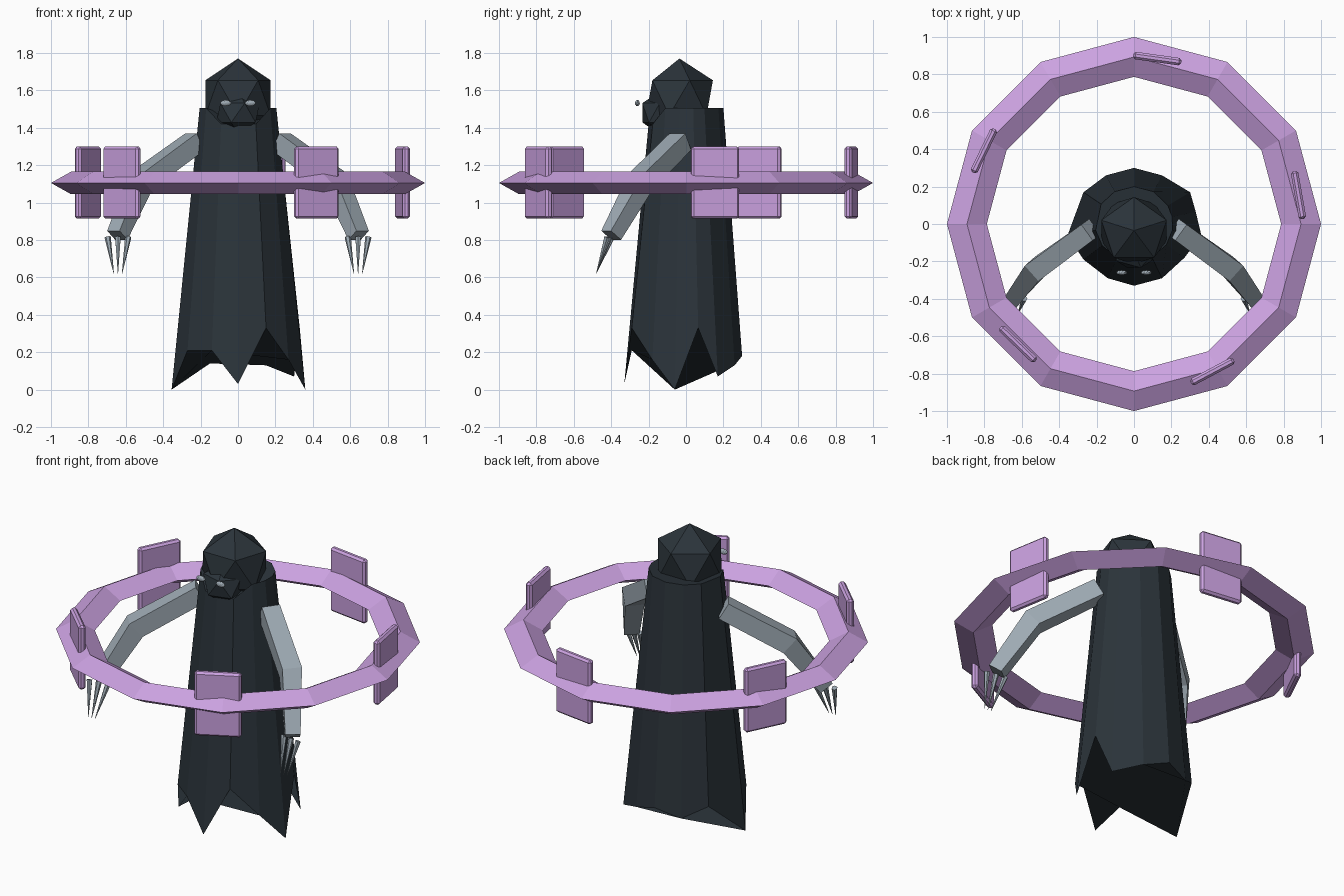
import bpy, bmesh, math
from mathutils import Vector, Matrix

cube = bpy.data.objects.get("Cube")
if cube:
    bpy.data.objects.remove(cube)


def material(name, colour):
    m = bpy.data.materials.new(name)
    m.use_nodes = True
    m.diffuse_color = (*colour, 1)
    m.node_tree.nodes["Principled BSDF"].inputs["Base Color"].default_value = (*colour, 1)
    return m


CLOTH = material("dark slate cloth", (0.024, 0.034, 0.043))
ORCHID = material("orchid", (0.60, 0.36, 0.75))
GREY = material("cool grey", (0.34, 0.40, 0.45))


def finish(bm, name, mat):
    bmesh.ops.recalc_face_normals(bm, faces=bm.faces)
    mesh = bpy.data.meshes.new(name)
    bm.to_mesh(mesh)
    bm.free()
    mesh.materials.append(mat)
    obj = bpy.data.objects.new(name, mesh)
    bpy.context.collection.objects.link(obj)
    return obj


def loft(name, rings, mat, closed=False):
    """Skin a list of point rings; cap the ends unless it closes on itself."""
    bm = bmesh.new()
    loops = [[bm.verts.new(p) for p in ring] for ring in rings]
    n = len(loops[0])
    pairs = list(zip(loops, loops[1:] + loops[:1])) if closed else list(zip(loops, loops[1:]))
    for a, b in pairs:
        for i in range(n):
            j = (i + 1) % n
            bm.faces.new((a[i], a[j], b[j], b[i]))
    if not closed:
        bm.faces.new(loops[0])
        bm.faces.new(loops[-1])
    return finish(bm, name, mat)


def ball(name, centre, scale, mat, subdivisions=1, spin=0):
    bm = bmesh.new()
    bmesh.ops.create_icosphere(bm, subdivisions=subdivisions, radius=1)
    bm.transform(Matrix.Translation(centre) @ Matrix.Diagonal((*scale, 1))
                 @ Matrix.Rotation(spin, 4, 'Z'))
    return finish(bm, name, mat)


# Robe: ragged hem rising to a narrow collar, lower at the front
hem = [(0, -.33, .03), (.15, -.29, .33), (.27, -.18, .16), (.36, -.06, 0),
       (.33, .065, .33), (.30, .17, .07), (.15, .26, .13), (0, .3, .18),
       (-.15, .26, .14), (-.27, .17, .21), (-.355, -.06, 0), (-.27, -.19, .21),
       (-.14, -.29, .21)]
collar = []
for x, y, z in hem:
    a = math.atan2(y, x)
    top = 1.42 if y < -.25 else 1.505
    collar.append((.208 * math.cos(a), .2 * math.sin(a), top))
loft("robe", [hem, collar], CLOTH)

# Hood and face
ball("hood", (0, -.035, 1.56), (.205, .2, .21), CLOTH, spin=math.radians(18))
bpy.context.view_layer.update()
hood = bpy.data.objects["hood"]
# turn the hood so that one upper corner points straight back
upper = [v.co for v in hood.data.vertices if 1.6 < v.co.z < 1.74]
back = max(upper, key=lambda c: c.y)
pivot = Vector((0, -.035, 0))
turn = math.pi / 2 - math.atan2(back.y + .035, back.x)
hood.data.transform(Matrix.Translation(pivot) @ Matrix.Rotation(turn, 4, 'Z')
                    @ Matrix.Translation(-pivot))
ball("face", (0, -.14, 1.48), (.13, .11, .115), CLOTH)

# Halo ring: twelve segments with a diamond section
ring = []
for i in range(12):
    a = math.tau * i / 12
    ring.append([(r * math.cos(a), r * math.sin(a), z) for r, z in
                 ((1, 1.105), (.893, 1.165), (.787, 1.105), (.893, 1.045))])
loft("halo_ring", ring, ORCHID, closed=True)

# Five plates spaced round the ring
for i in range(5):
    a = math.radians(10 + 72 * i)
    bm = bmesh.new()
    bmesh.ops.create_cube(bm, size=1)
    bm.transform(Matrix.Diagonal((.04, .26, .385, 1)))
    bmesh.ops.bevel(bm, geom=bm.edges[:], offset=.012, segments=1, affect='EDGES')
    bm.transform(Matrix.Translation((.893 * math.cos(a), .893 * math.sin(a), 1.107))
                 @ Matrix.Rotation(a, 4, 'Z'))
    finish(bm, f"halo_plate_{i + 1}", ORCHID)


def arm(name, side):
    path = [Vector((side * x, y, z)) for x, y, z in
            ((.23, -.03, 1.325), (.52, -.24, 1.115), (.645, -.40, .825))]
    widths = (.052, .055, .042)
    rings = []
    for i, p in enumerate(path):
        t = (path[min(i + 1, 2)] - path[max(i - 1, 0)]).normalized()
        u = t.cross(Vector((0, 0, 1))).normalized()
        v = u.cross(t)
        w = widths[i]
        rings.append([p + w * (a * u + b * v) for a, b in
                      ((1, 1), (-1, 1), (-1, -1), (1, -1))])
    loft(name, rings, GREY)


def claw(name, base, tip):
    d = tip - base
    bm = bmesh.new()
    bmesh.ops.create_cone(bm, cap_ends=True, segments=6, radius1=.017,
                          radius2=.001, depth=d.length)
    bm.transform(Matrix.Translation((base + tip) / 2)
                 @ d.to_track_quat('Z', 'Y').to_matrix().to_4x4())
    finish(bm, name, GREY)


# Arms, claws and eyes on both sides
for label, side in (("left", 1), ("right", -1)):
    arm(f"{label}_arm", side)
    for k in (-1, 0, 1):
        claw(f"{label}_claw_{k + 2}", Vector((side * (.642 + .055 * k), -.41 - .012 * k, .815)),
             Vector((side * (.642 + .022 * k), -.48, .62)))
    ball(f"{label}_eye", (side * .066, -.26, 1.532), (.03, .013, .017), GREY, subdivisions=2)
